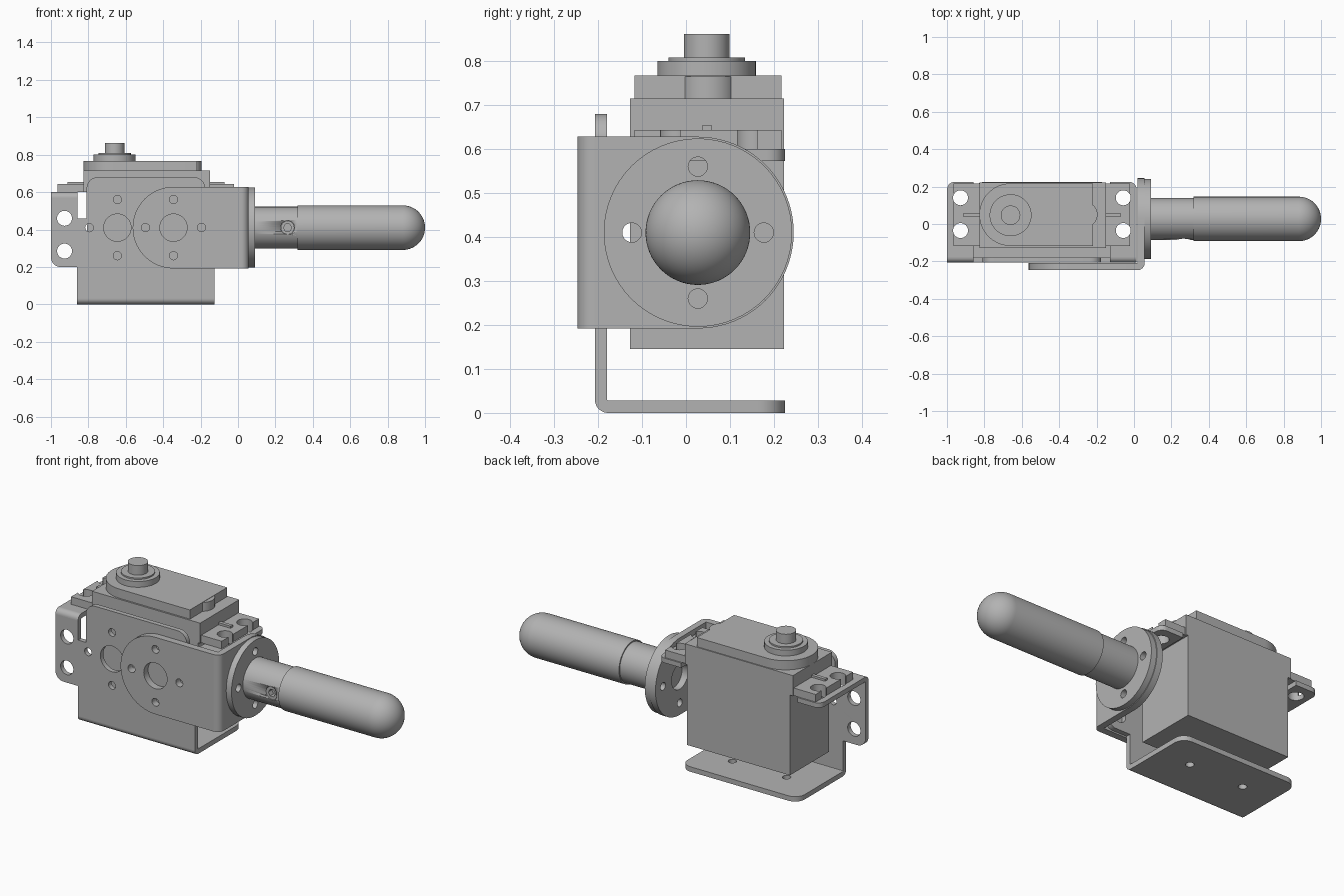
import bpy, bmesh, math
from mathutils import Matrix

if "Cube" in bpy.data.objects:
    bpy.data.objects.remove(bpy.data.objects["Cube"])

grey = bpy.data.materials.new("plain grey")
grey.use_nodes = True
grey.diffuse_color = (0.45, 0.45, 0.45, 1)
grey.node_tree.nodes["Principled BSDF"].inputs["Base Color"].default_value = (0.45, 0.45, 0.45, 1)

MID = -0.4925          # middle of the servo in x
AY, AZ = 0.027, 0.41   # axis of the rod

# Local sheet (u, v, normal) placed into the world for each extrusion axis
FRAMES = {
    'x': Matrix(((0, 0, 1, 0), (1, 0, 0, 0), (0, 1, 0, 0), (0, 0, 0, 1))),
    'y': Matrix(((1, 0, 0, 0), (0, 0, -1, 0), (0, 1, 0, 0), (0, 0, 0, 1))),
    'z': Matrix.Identity(4),
}


def arc(cu, cv, r, a0, a1, n=16):
    return [(cu + r * math.cos(math.radians(a0 + (a1 - a0) * i / n)),
             cv + r * math.sin(math.radians(a0 + (a1 - a0) * i / n))) for i in range(n + 1)]


def circle(cu, cv, r, n=40):
    return arc(cu, cv, r, 0, 360, n)[:-1]


def rect(u0, v0, u1, v1, bl=0, br=0, tr=0, tl=0):
    """Rectangle with a radius for each corner."""
    pts = []
    for u, v, r, su, sv, a in ((u0, v0, bl, 1, 1, 180), (u1, v0, br, -1, 1, 270),
                               (u1, v1, tr, -1, -1, 0), (u0, v1, tl, 1, -1, 90)):
        pts += arc(u + su * r, v + sv * r, r, a, a + 90, 10) if r else [(u, v)]
    return pts


def bolt_circle(cu, cv):
    """Four small holes around a centre."""
    return [circle(cu + 0.15 * i, cv + 0.15 * j, 0.022, 20)
            for i, j in ((1, 0), (-1, 0), (0, 1), (0, -1))]


def finish(name, bm):
    me = bpy.data.meshes.new(name)
    bmesh.ops.remove_doubles(bm, verts=bm.verts, dist=0.00005)
    bmesh.ops.recalc_face_normals(bm, faces=bm.faces)
    bm.to_mesh(me)
    bm.free()
    ob = bpy.data.objects.new(name, me)
    bpy.context.collection.objects.link(ob)
    me.materials.clear()
    me.materials.append(grey)
    bpy.ops.object.select_all(action='DESELECT')
    ob.select_set(True)
    bpy.context.view_layer.objects.active = ob
    bpy.ops.object.shade_smooth_by_angle(angle=math.radians(30))
    return ob


def sheet(name, axis, lo, hi, outline, holes=()):
    """Extrude an outline with holes from lo to hi along an axis."""
    cu = bpy.data.curves.new(name + "_outline", 'CURVE')
    cu.dimensions = '2D'
    cu.fill_mode = 'BOTH'
    cu.extrude = (hi - lo) / 2
    for loop in [outline, *holes]:
        sp = cu.splines.new('POLY')
        sp.points.add(len(loop) - 1)
        for p, (u, v) in zip(sp.points, loop):
            p.co = (u, v, 0, 1)
        sp.use_cyclic_u = True
    tmp = bpy.data.objects.new(name + "_outline", cu)
    bpy.context.collection.objects.link(tmp)
    dg = bpy.context.evaluated_depsgraph_get()
    me = bpy.data.meshes.new_from_object(tmp.evaluated_get(dg))
    bm = bmesh.new()
    bm.from_mesh(me)
    off = (lo + hi) / 2 * (-1 if axis == 'y' else 1)
    bm.transform(FRAMES[axis] @ Matrix.Translation((0, 0, off)))
    bpy.data.objects.remove(tmp)
    bpy.data.curves.remove(cu)
    bpy.data.meshes.remove(me)
    return finish(name, bm)


def lathe(name, profile):
    """Turn (x, radius) points around the rod axis."""
    bm = bmesh.new()
    vs = [bm.verts.new((x, AY + r, AZ)) for x, r in profile]
    es = [bm.edges.new(p) for p in zip(vs, vs[1:])]
    bmesh.ops.spin(bm, geom=vs + es, cent=(0, AY, AZ), axis=(1, 0, 0),
                   angle=math.tau, steps=64)
    return finish(name, bm)


# Servo case
sheet("servo_body", 'z', 0.145, 0.60, rect(MID - 0.315, -0.127, MID + 0.33, 0.223))
sheet("servo_upper_case", 'z', 0.60, 0.715, rect(MID - 0.334, -0.127, MID + 0.344, 0.223))
sheet("servo_cap", 'z', 0.715, 0.767,
      arc(-0.66, 0.05, 0.167, 90, 270, 32) + [(-0.22, -0.117), (-0.22, 0.217)])
sheet("cap_lobe", 'z', 0.715, 0.765, circle(-0.262, 0.05, 0.067))
for name, lo, hi, r in (("shaft_boss", 0.767, 0.80, 0.112),
                        ("shaft_collar", 0.80, 0.808, 0.087),
                        ("output_shaft", 0.808, 0.862, 0.052)):
    sheet(name, 'z', lo, hi, circle(-0.66, 0.047, r, 48))

# Servo bracket: front plate
S0, S1 = -0.207, -0.18
half = [(0.367, 0.03), (0.367, 0.2)] + arc(0.457, 0.25, 0.05, 270, 360, 8) \
    + [(0.507, 0.57), (0.365, 0.57), (0.365, 0.46), (0.317, 0.46)] \
    + arc(0.257, 0.62, 0.06, 0, 90, 8)
plate = [(MID + u, v) for u, v in half] + [(MID - u, v) for u, v in reversed(half)]
holes = bolt_circle(-0.645, AZ) + [circle(-0.645, AZ, 0.073)]
holes += [circle(MID + s * 0.435, z, 0.04) for s in (-1, 1) for z in (0.285, 0.46)]
sheet("servo_bracket_plate", 'y', S0, S1, plate, holes)

# Servo bracket: bottom flange and its bend
sheet("bottom_flange_bend", 'x', MID - 0.367, MID + 0.367,
      arc(S0 + 0.03, 0.03, 0.03, 180, 270, 10) + [(S0 + 0.03, 0.028), (S1, 0.03)])
sheet("bottom_flange", 'z', 0, 0.028,
      rect(MID - 0.367, S0 + 0.03, MID + 0.367, 0.225, tr=0.06, tl=0.06),
      [circle(MID + s * 0.17, 0.045, 0.022, 20) for s in (-1, 1)])

# Ear flanges, slotted servo ears and ribs on both ends
for side, s in (("right", -1), ("left", 1)):
    e0, e1 = sorted((MID + s * 0.365, MID + s * 0.507))
    back = {'tr' if s > 0 else 'tl': 0.04}
    sheet(side + "_ear_bend", 'x', e0, e1,
          arc(S0 + 0.03, 0.57, 0.03, 90, 180, 10) + [(S1, 0.57), (S0 + 0.03, 0.573)])
    sheet(side + "_ear_flange", 'z', 0.573, 0.60, rect(e0, S0 + 0.03, e1, 0.225, **back),
          [circle(MID + s * 0.435, y, 0.04) for y in (-0.035, 0.14)])
    ear = [(0.33, -0.117), (0.472, -0.117)]
    for y in (-0.035, 0.14):
        ear += [(0.472, y - 0.0225)] + arc(0.435, y, 0.04, -34, -326, 28) + [(0.472, y + 0.0225)]
    ear += [(0.472, 0.217), (0.33, 0.217)]
    sheet(side + "_servo_ear", 'z', 0.60, 0.643, [(MID + s * u, v) for u, v in ear])
    r0, r1 = sorted((MID + s * 0.33, MID + s * 0.42))
    sheet(side + "_ear_rib", 'z', 0.643, 0.655, rect(r0, 0.038, r1, 0.058))

# Arm bracket: front plate, bend and side plate
A0, A1, R = -0.247, -0.208, 0.218
sheet("arm_bracket_front", 'y', A0, A1,
      arc(-0.345, AZ, R, 90, 270, 40) + [(0.02, AZ - R), (0.02, AZ + R)],
      bolt_circle(-0.345, AZ) + [circle(-0.345, AZ, 0.073)])
sheet("arm_bracket_bend", 'z', AZ - R, AZ + R,
      arc(0.018, A1, 0.039, 270, 360, 10) + [(0.02, A1)])
sheet("arm_bracket_side", 'x', 0.02, 0.057,
      arc(AY, AZ, R, -90, 90, 40) + [(A1, AZ + R), (A1, AZ - R)],
      bolt_circle(AY, AZ) + [circle(AY, AZ, 0.073)])

# Rod mounting disc and round-ended rod
sheet("rod_disc", 'x', 0.057, 0.09, circle(AY, AZ, 0.214, 64), bolt_circle(AY, AZ))
rod = lathe("rod", [(0.088, 0), (0.088, 0.112), (0.318, 0.112), (0.318, 0.119)]
            + [(0.881 + u, v) for u, v in arc(0, 0, 0.119, 90, 0, 20)])

# Screw set into the rod
cutter = sheet("screw_hole_cutter", 'y', -0.15, -0.045, circle(0.265, AZ, 0.037))
cutter.hide_render = True
mod = rod.modifiers.new("screw_hole", 'BOOLEAN')
mod.operation = 'DIFFERENCE'
mod.object = cutter
bpy.context.view_layer.objects.active = rod
bpy.ops.object.modifier_apply(modifier=mod.name)
bpy.data.objects.remove(cutter)
sheet("rod_screw", 'y', -0.075, -0.045, circle(0.265, AZ, 0.036), [circle(0.265, AZ, 0.022, 6)])
